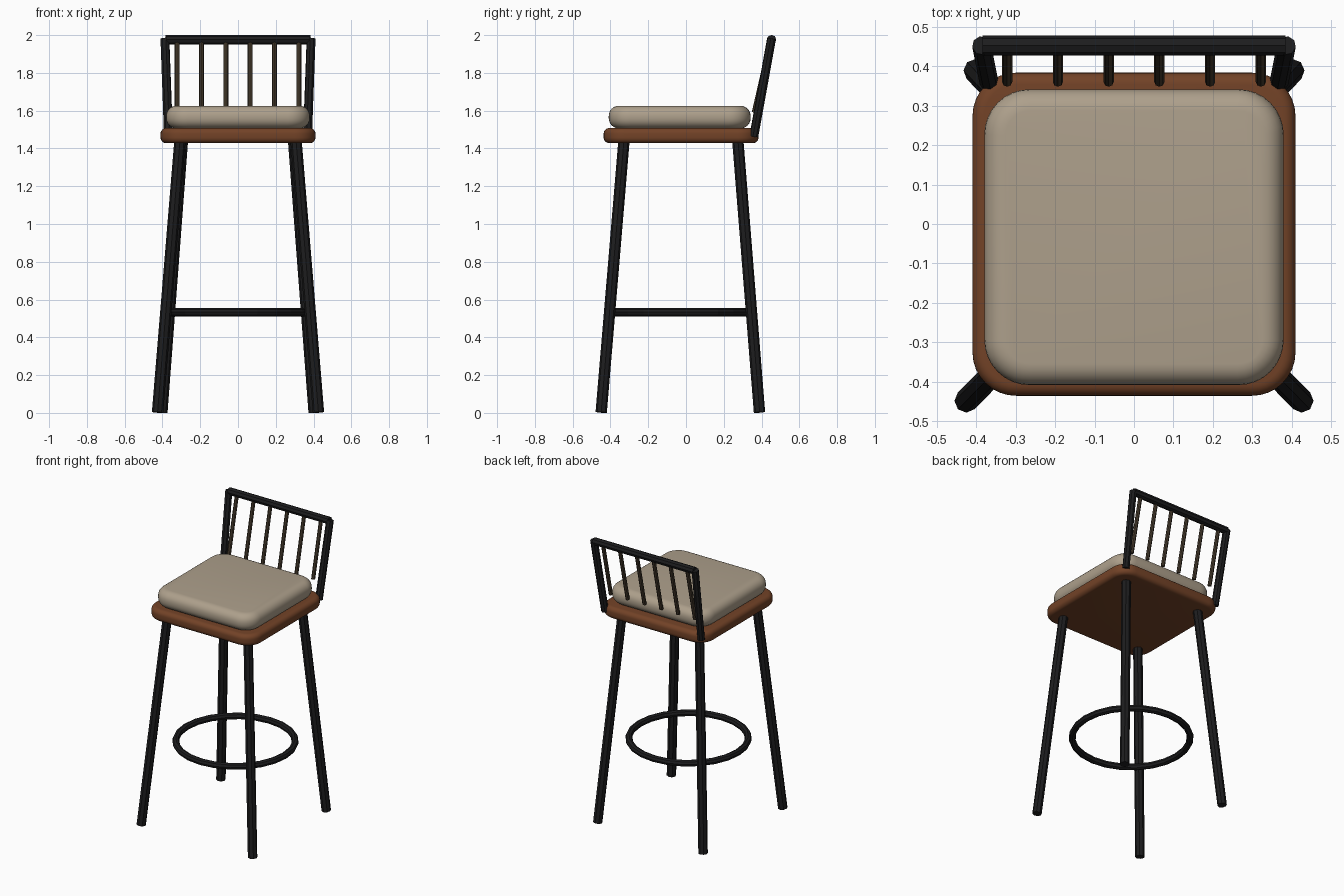
import bpy, bmesh, math
from mathutils import Vector

if "Cube" in bpy.data.objects:
    bpy.data.objects.remove(bpy.data.objects["Cube"])


def material(name, rgb):
    m = bpy.data.materials.new(name)
    m.diffuse_color = (*rgb, 1)
    m.use_nodes = True
    m.node_tree.nodes["Principled BSDF"].inputs["Base Color"].default_value = m.diffuse_color
    return m


BLACK = material("black_metal", (0.012, 0.012, 0.013))
BRONZE = material("dark_bronze", (0.07, 0.05, 0.03))
WOOD = material("wood", (0.17, 0.055, 0.02))
FABRIC = material("fabric", (0.42, 0.35, 0.26))


def rod(name, a, b, radius, mat, sides=8):
    """Straight faceted rod between two points."""
    a, b = Vector(a), Vector(b)
    bpy.ops.mesh.primitive_cylinder_add(vertices=sides, radius=radius, depth=(b - a).length,
                                        location=(a + b) / 2)
    ob = bpy.context.object
    ob.rotation_euler = (b - a).to_track_quat('Z', 'Y').to_euler()
    ob.name = name
    ob.data.materials.append(mat)
    return ob


def rounded_slab(name, hx, y0, y1, z0, z1, corner, edge, mat):
    """Rounded square slab: corners in plan, then softened rims."""
    bm = bmesh.new()
    bmesh.ops.create_cube(bm, size=1)
    for v in bm.verts:
        v.co = Vector((v.co.x * 2 * hx, (y0 + y1) / 2 + v.co.y * (y1 - y0),
                       (z0 + z1) / 2 + v.co.z * (z1 - z0)))
    upright = [e for e in bm.edges if abs(e.verts[0].co.z - e.verts[1].co.z) > 0.01]
    bmesh.ops.bevel(bm, geom=upright, offset=corner, segments=8, profile=0.5, affect='EDGES')
    rims = [e for e in bm.edges if abs(e.verts[0].co.z - e.verts[1].co.z) < 1e-4]
    bmesh.ops.bevel(bm, geom=rims, offset=edge, segments=6, profile=0.5, affect='EDGES')
    me = bpy.data.meshes.new(name)
    bm.to_mesh(me)
    bm.free()
    ob = bpy.data.objects.new(name, me)
    bpy.context.collection.objects.link(ob)
    me.materials.append(mat)
    bpy.ops.object.select_all(action='DESELECT')
    ob.select_set(True)
    bpy.context.view_layer.objects.active = ob
    bpy.ops.object.shade_smooth_by_angle(angle=math.radians(35))
    return ob


# Seat and cushion
rounded_slab("seat", 0.41, -0.436, 0.384, 1.428, 1.508, 0.11, 0.03, WOOD)
rounded_slab("cushion", 0.38, -0.409, 0.342, 1.506, 1.626, 0.115, 0.054, FABRIC)

# Splayed legs and back posts, left and right
for side, s in (("left", -1), ("right", 1)):
    rod(f"front_leg_{side}", (s * 0.426, -0.449, 0.003), (s * 0.307, -0.328, 1.445), 0.03, BLACK)
    rod(f"back_leg_{side}", (s * 0.403, 0.389, 0.003), (s * 0.294, 0.274, 1.445), 0.03, BLACK)
    rod(f"back_post_{side}", (s * 0.368, 0.359, 1.463), (s * 0.387, 0.453, 1.982), 0.024, BLACK)

# Top rail
rod("top_rail", (-0.384, 0.453, 1.976), (0.384, 0.453, 1.976), 0.025, BLACK)

# Back spindles
for i in range(6):
    x = -0.322 + i * 0.1288
    rod(f"spindle_{i + 1}", (x, 0.361, 1.59), (x, 0.447, 1.965), 0.013, BRONZE)

# Foot ring
bpy.ops.mesh.primitive_torus_add(major_radius=0.375, minor_radius=0.022, major_segments=24,
                                 minor_segments=8, location=(0, -0.028, 0.533))
ring = bpy.context.object
ring.name = "foot_ring"
ring.data.materials.append(BLACK)
